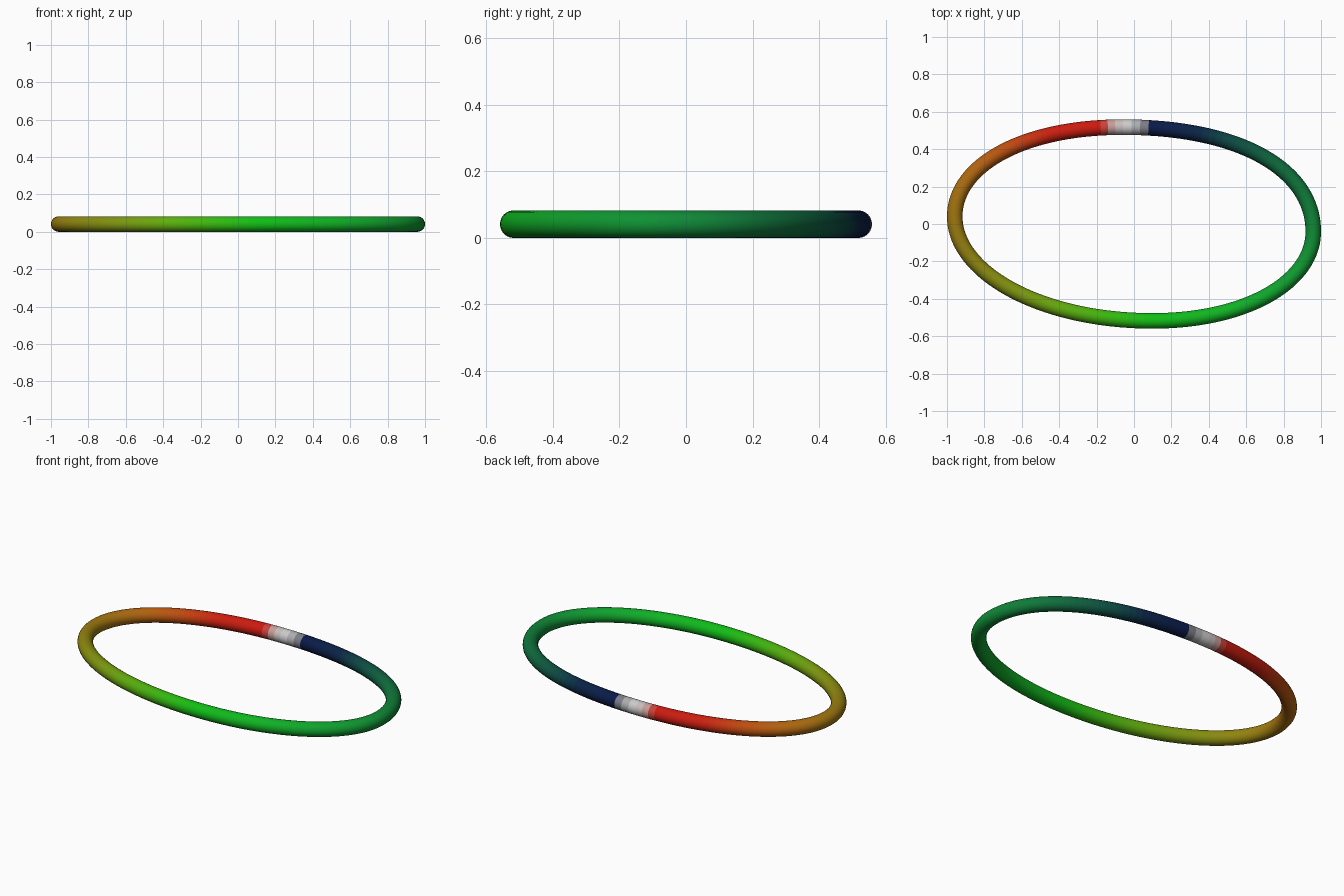
import bpy, math
from mathutils import Vector

if "Cube" in bpy.data.objects:
    bpy.data.objects.remove(bpy.data.objects["Cube"])

R = 0.0415          # tube radius
STEPS, SIDES = 40, 24

# Loop path: extreme points with (x, y), direction, incoming and outgoing handle lengths
knots = [
    ((-0.06, 0.518), (-1, 0), 0.63, 0.54),
    ((-0.9585, 0.04), (0, -1), 0.27, 0.30),
    ((0.10, -0.518), (1, 0), 0.60, 0.50),
    ((0.9585, -0.04), (0, 1), 0.27, 0.33),
]

# Colour stops by angle around the loop in degrees, as seen on screen
stops = [
    (79, (.04, .10, .29)), (84, (.50, .50, .54)), (91, (.76, .76, .76)), (98, (.78, .77, .77)),
    (103, (.78, .62, .60)), (109, (.80, .10, .06)), (134, (.79, .12, .06)), (149, (.74, .30, .06)),
    (160, (.70, .39, .06)), (175, (.64, .46, .06)), (190, (.57, .51, .06)),
    (212, (.49, .60, .06)), (230, (.38, .68, .05)), (258, (.20, .73, .06)),
    (281, (.06, .75, .08)), (317, (.06, .70, .14)), (350, (.06, .58, .20)),
    (363, (.06, .52, .22)), (382, (.06, .42, .24)), (403, (.05, .27, .27)),
    (415, (.04, .14, .28)), (439, (.04, .10, .29)),
]


def linear(c):
    return c / 12.92 if c <= 0.04045 else ((c + 0.055) / 1.055) ** 2.4


def colour_at(deg):
    deg = (deg - 79) % 360 + 79
    for (a, ca), (b, cb) in zip(stops, stops[1:]):
        if a <= deg <= b:
            f = (deg - a) / (b - a)
            return [linear(p + (q - p) * f) for p, q in zip(ca, cb)]
    return [linear(c) for c in stops[0][1]]


# Sample the closed path
path = []
for i, (p, d, _, out) in enumerate(knots):
    q, e, inn, _ = knots[(i + 1) % len(knots)]
    p0, p3 = Vector(p), Vector(q)
    p1, p2 = p0 + Vector(d) * out, p3 - Vector(e) * inn
    for s in range(STEPS):
        t = s / STEPS
        u = 1 - t
        path.append(p0 * u**3 + p1 * 3 * u * u * t + p2 * 3 * u * t * t + p3 * t**3)

# Sweep a round section along it
n = len(path)
verts, faces, slots = [], [], []
for i, c in enumerate(path):
    tangent = (path[(i + 1) % n] - path[i - 1]).normalized()
    side = Vector((tangent.y, -tangent.x))
    for k in range(SIDES):
        a = math.tau * k / SIDES
        xy = c + side * (R * math.cos(a))
        verts.append((xy.x, xy.y, R + R * math.sin(a)))
    j = (i + 1) % n
    for k in range(SIDES):
        m = (k + 1) % SIDES
        faces.append((i * SIDES + k, j * SIDES + k, j * SIDES + m, i * SIDES + m))
        slots.append(i)

mesh = bpy.data.meshes.new("gradient_ring")
mesh.from_pydata(verts, [], faces)

# One material per short length of tube makes the gradient
for i in range(n):
    mid = (path[i] + path[(i + 1) % n]) / 2
    mat = bpy.data.materials.new(f"ring_colour_{i:03d}")
    mat.diffuse_color = (*colour_at(math.degrees(math.atan2(mid.y, mid.x))), 1)
    mat.use_nodes = True
    mat.node_tree.nodes["Principled BSDF"].inputs["Base Color"].default_value = mat.diffuse_color
    mesh.materials.append(mat)
mesh.polygons.foreach_set("material_index", slots)
mesh.polygons.foreach_set("use_smooth", [True] * len(faces))
mesh.update()

ring = bpy.data.objects.new("gradient_ring", mesh)
bpy.context.collection.objects.link(ring)

# Make sure the faces point outwards
import bmesh
bm = bmesh.new()
bm.from_mesh(mesh)
bmesh.ops.recalc_face_normals(bm, faces=bm.faces)
bm.to_mesh(mesh)
bm.free()
